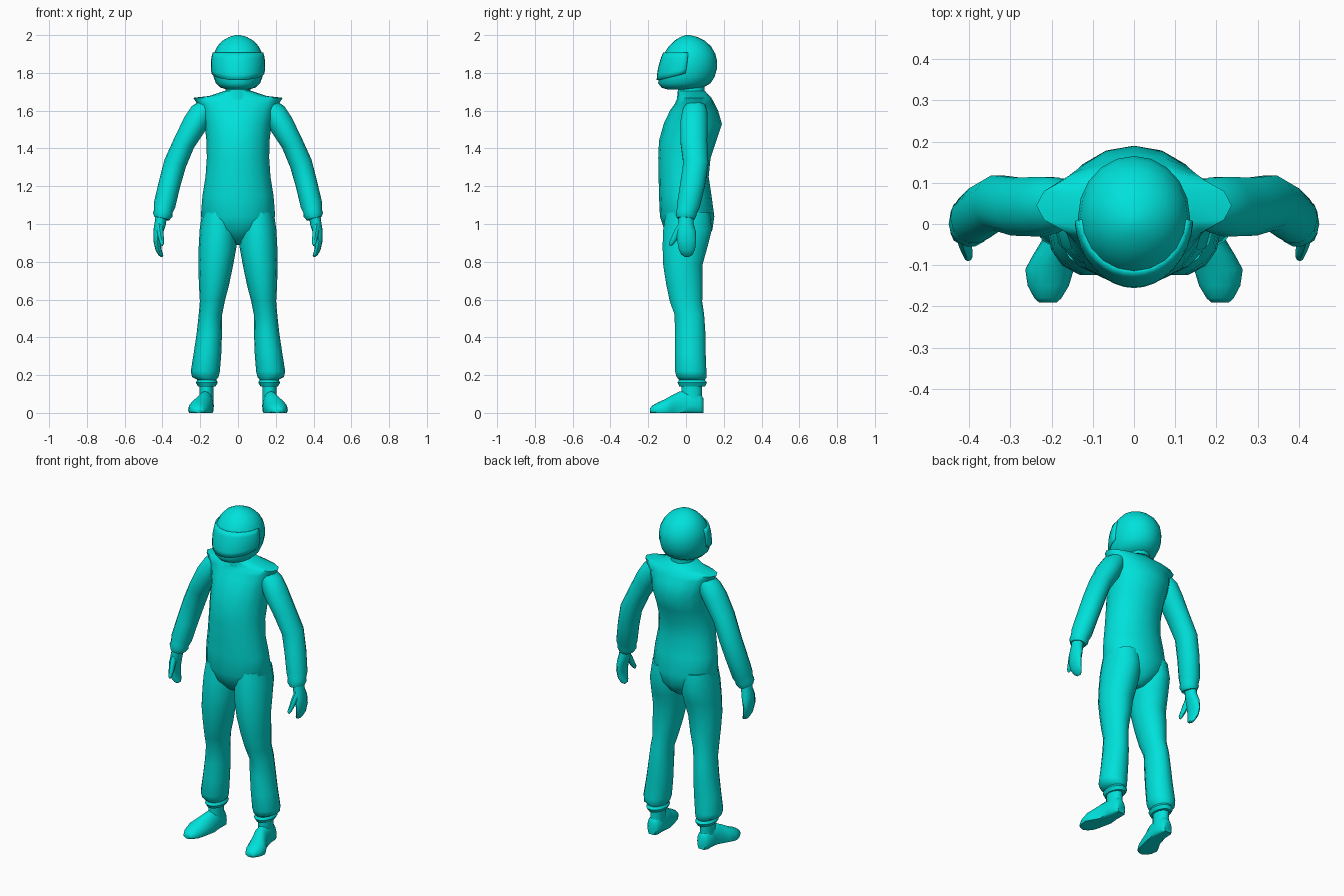
import bpy, bmesh, math
from mathutils import Vector

teal = bpy.data.materials.new("teal")
teal.diffuse_color = (0.0, 0.75, 0.7, 1)


def finish(name, bm, mirror=False, angle=50):
    bmesh.ops.recalc_face_normals(bm, faces=bm.faces)
    me = bpy.data.meshes.new(name)
    bm.to_mesh(me)
    bm.free()
    ob = bpy.data.objects.new(name, me)
    bpy.context.collection.objects.link(ob)
    me.materials.append(teal)
    bpy.ops.object.select_all(action='DESELECT')
    ob.select_set(True)
    bpy.context.view_layer.objects.active = ob
    bpy.ops.object.shade_smooth_by_angle(angle=math.radians(angle))
    if mirror:
        ob.modifiers.new("mirror", 'MIRROR').use_mirror_merge = False
    return ob


def loft(name, rings, axis=None, n=14, mirror=False, angle=50, floor=False):
    """Skin elliptical rings (x, y, z, half width, half depth) along a path."""
    bm = bmesh.new()
    loops = []
    pts = [Vector(r[:3]) for r in rings]
    for i, r in enumerate(rings):
        t = Vector(axis) if axis else (pts[min(i + 1, len(pts) - 1)] - pts[max(i - 1, 0)]).normalized()
        ref = Vector((0, 1, 0)) if abs(t.y) < 0.9 else Vector((0, 0, 1))
        u = ref.cross(t).normalized()
        v = t.cross(u)
        loop = []
        for k in range(n):
            a = 2 * math.pi * k / n
            p = pts[i] + u * r[3] * math.cos(a) + v * r[4] * math.sin(a)
            if floor:
                p.z = max(p.z, 0)
            loop.append(bm.verts.new(p))
        loops.append(loop)
    for A, B in zip(loops, loops[1:]):
        for k in range(n):
            bm.faces.new((A[k], A[(k + 1) % n], B[(k + 1) % n], B[k]))
    bm.faces.new(loops[0])
    bm.faces.new(loops[-1])
    return finish(name, bm, mirror, angle)


def upright(rows):
    """Turn (z, front y, back y, half width) into level rings."""
    return [(0, (f + b) / 2, z, w, (b - f) / 2) for z, f, b, w in rows]


UP = (0, 0, 1)

# Suit torso with the sharp shoulder yoke
loft("suit_torso", upright([
    (0.89, -0.02, 0.07, 0.025), (0.92, -0.07, 0.11, 0.07), (0.97, -0.115, 0.14, 0.155),
    (1.04, -0.138, 0.15, 0.197), (1.15, -0.143, 0.135, 0.188), (1.25, -0.145, 0.12, 0.172),
    (1.35, -0.147, 0.13, 0.165), (1.44, -0.143, 0.16, 0.167), (1.53, -0.118, 0.19, 0.177),
    (1.6, -0.085, 0.17, 0.195), (1.635, -0.06, 0.152, 0.215), (1.668, -0.045, 0.135, 0.237),
    (1.678, -0.045, 0.125, 0.15), (1.705, -0.045, 0.1, 0.07)]), UP, n=16)

# Neck
loft("neck", upright([(1.66, -0.05, 0.1, 0.075), (1.71, -0.045, 0.1, 0.066),
                      (1.77, -0.045, 0.1, 0.068)]), UP)

# Trouser legs with gathered hems
loft("trouser_leg", [
    (0.1, 0.01, 1.06, 0.09, 0.12), (0.104, 0.008, 0.97, 0.099, 0.132),
    (0.108, -0.005, 0.88, 0.1, 0.122), (0.118, -0.017, 0.78, 0.092, 0.106),
    (0.127, -0.008, 0.68, 0.08, 0.099), (0.136, 0.0, 0.59, 0.066, 0.088),
    (0.146, 0.018, 0.52, 0.062, 0.08), (0.152, 0.022, 0.42, 0.067, 0.083),
    (0.161, 0.023, 0.32, 0.073, 0.083), (0.173, 0.025, 0.22, 0.077, 0.085),
    (0.173, 0.03, 0.19, 0.07, 0.082), (0.165, 0.032, 0.175, 0.05, 0.07),
    (0.165, 0.033, 0.16, 0.058, 0.08), (0.165, 0.033, 0.14, 0.046, 0.07)],
    UP, mirror=True)

# Ankles and shoes
loft("ankle", [(0.168, 0.03, 0.18, 0.037, 0.055), (0.167, 0.03, 0.1, 0.037, 0.055),
               (0.168, 0.03, 0.03, 0.04, 0.058)], UP, n=12, mirror=True)
loft("shoe", [
    (0.168, 0.093, 0.03, 0.025, 0.045), (0.168, 0.075, 0.035, 0.04, 0.07),
    (0.17, 0.02, 0.04, 0.042, 0.08), (0.176, -0.035, 0.03, 0.045, 0.083),
    (0.192, -0.075, 0.02, 0.053, 0.073), (0.205, -0.11, 0.015, 0.059, 0.058),
    (0.208, -0.15, 0.012, 0.05, 0.043), (0.209, -0.18, 0.012, 0.033, 0.025),
    (0.209, -0.19, 0.012, 0.022, 0.012)], (0, 1, 0), n=16, mirror=True, floor=True)

# Sleeves
loft("sleeve", [
    (0.165, 0.048, 1.625, 0.045, 0.055), (0.193, 0.047, 1.59, 0.062, 0.068),
    (0.228, 0.042, 1.53, 0.066, 0.074), (0.285, 0.042, 1.43, 0.058, 0.072),
    (0.333, 0.052, 1.32, 0.06, 0.068), (0.363, 0.035, 1.21, 0.058, 0.067),
    (0.389, 0.013, 1.1, 0.058, 0.062), (0.395, 0.004, 1.068, 0.05, 0.055),
    (0.398, 0.0, 1.05, 0.053, 0.056), (0.403, -0.002, 1.028, 0.04, 0.047)], mirror=True)

# Gloved hands
loft("hand", [
    (0.404, 0.0, 1.06, 0.03, 0.038), (0.412, 0.0, 1.0, 0.03, 0.04),
    (0.422, 0.002, 0.96, 0.027, 0.05), (0.428, 0.004, 0.91, 0.02, 0.05),
    (0.421, 0.005, 0.865, 0.016, 0.043), (0.409, 0.005, 0.838, 0.012, 0.03),
    (0.4, 0.004, 0.828, 0.006, 0.014)], n=12, mirror=True)
loft("thumb", [
    (0.418, -0.015, 1.0, 0.02, 0.022), (0.412, -0.043, 0.96, 0.017, 0.02),
    (0.406, -0.064, 0.92, 0.014, 0.016), (0.402, -0.08, 0.895, 0.01, 0.012),
    (0.401, -0.085, 0.886, 0.004, 0.005)], n=8, mirror=True)

# Helmet shell
shell = [
    (1.713, -0.1, 0.06, 0.06), (1.722, -0.13, 0.09, 0.092), (1.745, -0.147, 0.13, 0.117),
    (1.78, -0.146, 0.152, 0.13), (1.82, -0.14, 0.163, 0.136), (1.86, -0.13, 0.165, 0.136),
    (1.9, -0.117, 0.156, 0.13), (1.94, -0.092, 0.133, 0.11), (1.97, -0.062, 0.1, 0.083),
    (1.99, -0.03, 0.06, 0.047), (2.0, -0.002, 0.022, 0.012)]
loft("helmet", upright(shell), UP, n=20)


def shell_at(z):
    for p, q in zip(shell, shell[1:]):
        if z <= q[0]:
            s = (z - p[0]) / (q[0] - p[0])
            return [a + (b - a) * s for a, b in zip(p, q)]


# Visor wrapping the front of the helmet
bm = bmesh.new()
cols, rows, grid = 16, 5, []
for i in range(cols + 1):
    t = 2 * i / cols - 1
    low = 1.762 + 0.035 * t * t
    column = []
    for j in range(rows + 1):
        z = low + (1.908 - low) * j / rows
        _, f, b, w = shell_at(z)
        a = math.radians(86) * t
        column.append(bm.verts.new(((w + 0.008) * math.sin(a),
                                    (f + b) / 2 - ((b - f) / 2 + 0.009) * math.cos(a), z)))
    grid.append(column)
for A, B in zip(grid, grid[1:]):
    for j in range(rows):
        bm.faces.new((A[j], B[j], B[j + 1], A[j + 1]))
visor = finish("visor", bm, angle=40)
solid = visor.modifiers.new("thickness", 'SOLIDIFY')
solid.thickness = 0.016
solid.offset = -1
